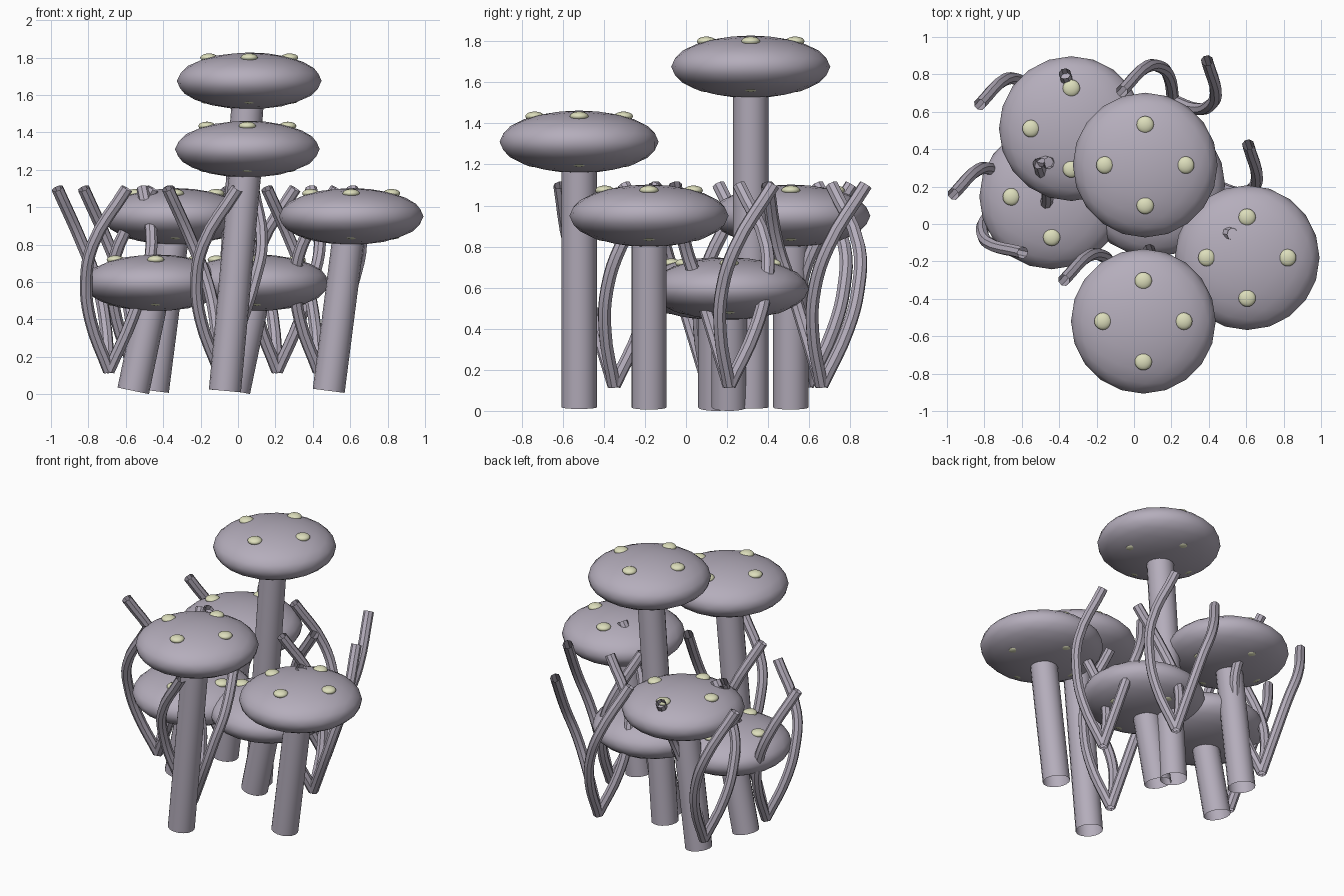
import bpy
import bmesh
import math
from mathutils import Matrix, Vector

cube = bpy.data.objects.get("Cube")
if cube:
    bpy.data.objects.remove(cube, do_unlink=True)


def material(name, rgb):
    mat = bpy.data.materials.new(name)
    mat.use_nodes = True
    mat.diffuse_color = (*rgb, 1)
    mat.node_tree.nodes["Principled BSDF"].inputs["Base Color"].default_value = (*rgb, 1)
    return mat


GREY = material("lilac_grey", (0.46, 0.42, 0.50))
CREAM = material("pale_cream", (0.72, 0.73, 0.50))


def finish(bm, name, mat):
    mesh = bpy.data.meshes.new(name)
    for face in bm.faces:
        face.smooth = True
    bm.to_mesh(mesh)
    bm.free()
    mesh.materials.append(mat)
    obj = bpy.data.objects.new(name, mesh)
    bpy.context.collection.objects.link(obj)
    return obj


def ellipsoid(bm, centre, width, height, detail):
    matrix = Matrix.Translation(centre) @ Matrix.Diagonal((width, width, height, 1))
    bmesh.ops.create_icosphere(bm, subdivisions=detail, radius=1, matrix=matrix)


# Mushrooms: leaning open stem, flattened cap, four spots
CAP_R, CAP_H, STEM_R, LEAN = 0.387, 0.152, 0.086, 0.12


def mushroom(name, x, y, z):
    centre = Vector((x, y, z))
    base = Vector((x - LEAN, y, 0.018))
    axis = centre - base

    bm = bmesh.new()
    turn = axis.to_track_quat('Z', 'Y').to_matrix().to_4x4()
    bmesh.ops.create_cone(bm, cap_ends=False, segments=16, radius1=STEM_R,
                          radius2=STEM_R, depth=axis.length,
                          matrix=Matrix.Translation((base + centre) / 2) @ turn)
    finish(bm, name + "_stem", GREY)

    bm = bmesh.new()
    ellipsoid(bm, centre, CAP_R, CAP_H, 3)
    finish(bm, name + "_cap", GREY)

    bm = bmesh.new()
    for i in range(4):
        a = i * math.pi / 2
        side = Vector((math.cos(a), math.sin(a), 0)) * 0.216
        ellipsoid(bm, centre + side + Vector((0, 0, 0.124)), 0.046, 0.023, 3)
        ellipsoid(bm, centre + side - Vector((0, 0, 0.107)), 0.046, 0.016, 2)
    finish(bm, name + "_spots", CREAM)


for name, x, y, z in [
    ("front_mushroom", 0.05, -0.52, 1.31),
    ("tall_mushroom", 0.06, 0.315, 1.675),
    ("left_mushroom", 0.605, -0.18, 0.95),
    ("back_mushroom", -0.335, 0.51, 0.95),
    ("low_right_mushroom", -0.44, 0.145, 0.595),
    ("low_middle_mushroom", 0.10, 0.21, 0.595),
]:
    mushroom(name, x, y, z)


# Sprigs: three twisting hollow shoots from one root
# Each path point is radius, angle in degrees, height
SHOOT = [(0, 0, 0.125), (0.13, 100, 0.4), (0.19, 110, 0.6),
         (0.23, 128, 0.8), (0.28, 170, 1.1)]


def sprig(name, x, y):
    curve = bpy.data.curves.new(name, 'CURVE')
    curve.dimensions = '3D'
    curve.bevel_depth = 0.033
    curve.bevel_resolution = 2
    curve.resolution_u = 4
    curve.use_fill_caps = False
    for turn in (0, 120, 240):
        spline = curve.splines.new('BEZIER')
        spline.bezier_points.add(len(SHOOT) - 1)
        for point, (r, angle, z) in zip(spline.bezier_points, SHOOT):
            a = math.radians(angle + turn)
            point.co = (x + r * math.cos(a), y + r * math.sin(a), z)
            point.handle_left_type = point.handle_right_type = 'AUTO'
    curve.materials.append(GREY)
    obj = bpy.data.objects.new(name, curve)
    bpy.context.collection.objects.link(obj)
    bpy.ops.object.select_all(action='DESELECT')
    obj.select_set(True)
    bpy.context.view_layer.objects.active = obj
    bpy.ops.object.convert(target='MESH')
    bpy.ops.object.shade_smooth_by_angle()


for name, x, y in [
    ("back_sprig", 0.21, 0.66),
    ("back_right_sprig", -0.55, 0.59),
    ("right_sprig", -0.69, 0.11),
    ("front_sprig", -0.10, -0.35),
    ("left_sprig", 0.43, 0.21),
]:
    sprig(name, x, y)
